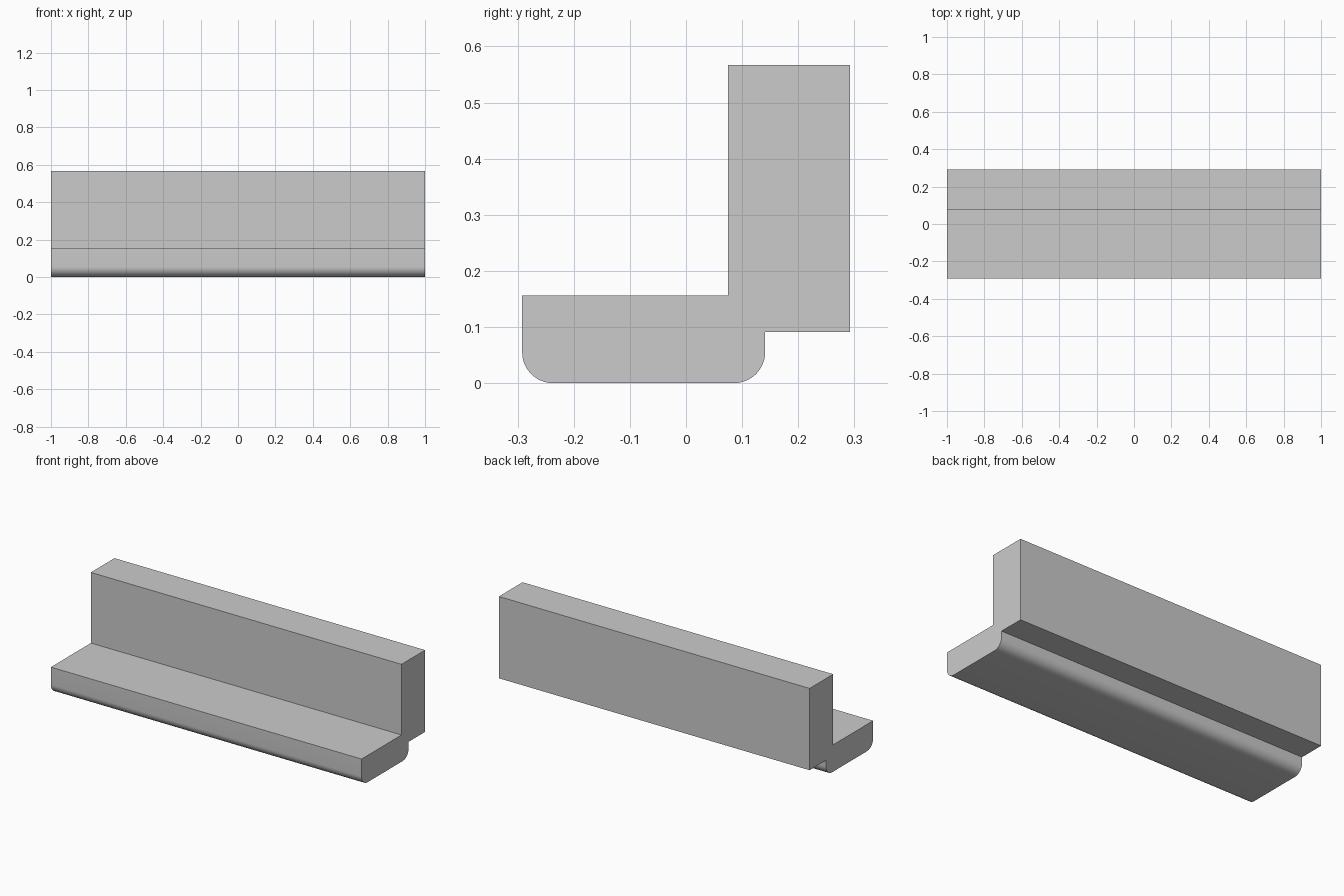
import bpy
import bmesh
from math import cos, sin, pi

# Remove the default object
cube = bpy.data.objects.get("Cube")
if cube:
    bpy.data.objects.remove(cube, do_unlink=True)

# Single flat colour
grey = bpy.data.materials.new("plain grey")
grey.use_nodes = True
colour = (0.6, 0.6, 0.6, 1)
grey.diffuse_color = colour
grey.node_tree.nodes["Principled BSDF"].inputs["Base Color"].default_value = colour

RADIUS = 0.055
STEPS = 12


def corner(y, z, start):
    """Quarter-circle of profile points around a centre."""
    angles = [start + pi / 2 * i / STEPS for i in range(STEPS + 1)]
    return [(y + RADIUS * cos(a), z + RADIUS * sin(a)) for a in angles]


# Side profile: tall back, low ledge, rounded foot
front, foot_back, back = -0.292, 0.141, 0.292
profile = [(back, 0.091), (back, 0.567), (0.075, 0.567), (0.075, 0.156), (front, 0.156)]
profile += corner(front + RADIUS, RADIUS, pi)
profile += corner(foot_back - RADIUS, RADIUS, 1.5 * pi)
profile += [(foot_back, 0.091)]

# Extrude the profile along x
bm = bmesh.new()
end = bm.faces.new([bm.verts.new((-1, y, z)) for y, z in profile])
side = bmesh.ops.extrude_face_region(bm, geom=[end])
verts = [g for g in side["geom"] if isinstance(g, bmesh.types.BMVert)]
bmesh.ops.translate(bm, vec=(2, 0, 0), verts=verts)
bmesh.ops.recalc_face_normals(bm, faces=bm.faces)

mesh = bpy.data.meshes.new("stepped_rail")
bm.to_mesh(mesh)
bm.free()
mesh.materials.append(grey)
rail = bpy.data.objects.new("stepped_rail", mesh)
bpy.context.collection.objects.link(rail)

# Smooth the rounded foot, keep the square edges sharp
bpy.ops.object.select_all(action="DESELECT")
rail.select_set(True)
bpy.context.view_layer.objects.active = rail
bpy.ops.object.shade_smooth_by_angle(angle=pi / 6)
